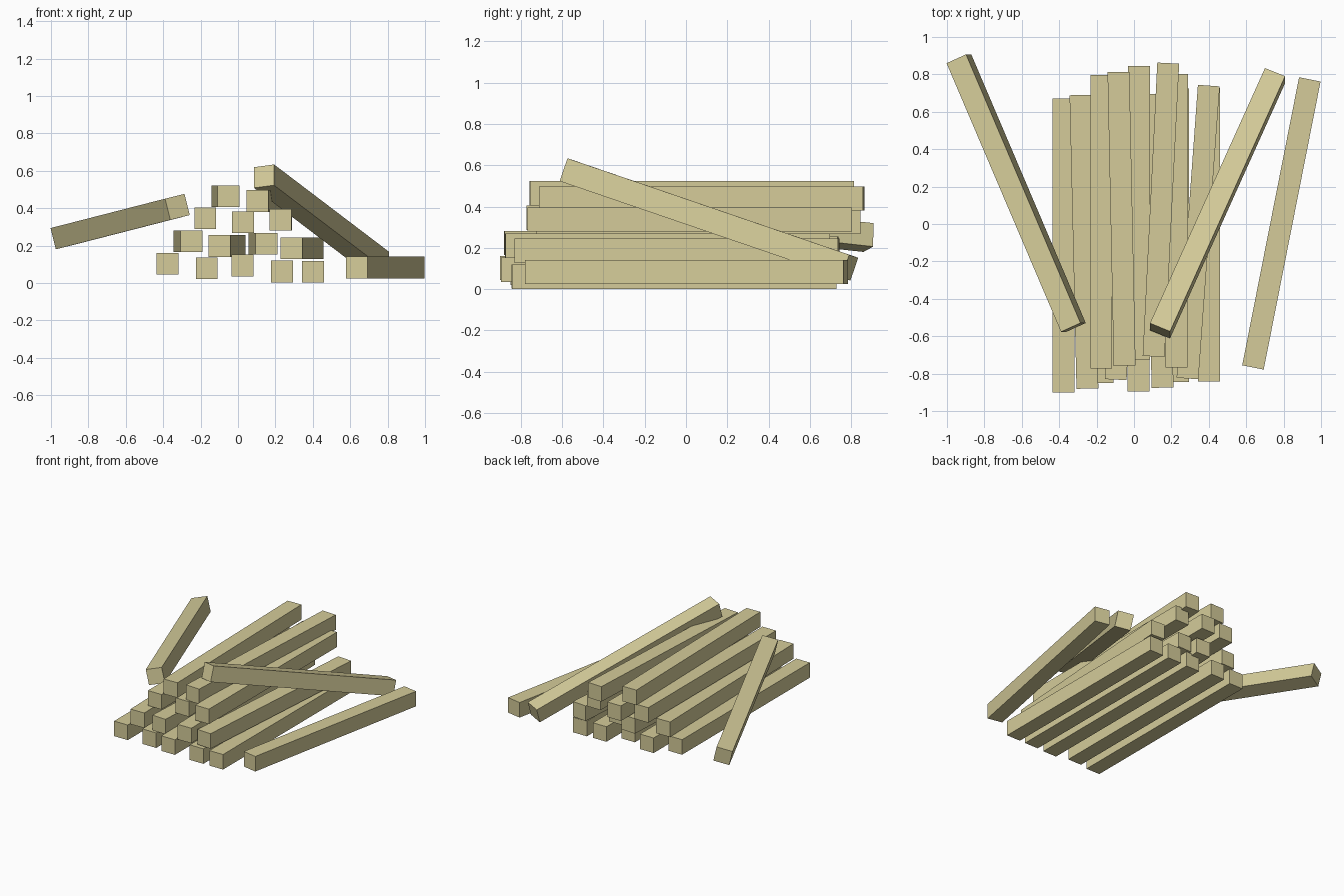
import bpy
from mathutils import Vector, Matrix

if "Cube" in bpy.data.objects:
    bpy.data.objects.remove(bpy.data.objects["Cube"])

S = 0.117   # beam thickness
L = 1.57    # beam length

wood = bpy.data.materials.new("pale_wood")
wood.diffuse_color = (0.66, 0.60, 0.32, 1)
wood.use_nodes = True
wood.node_tree.nodes["Principled BSDF"].inputs["Base Color"].default_value = wood.diffuse_color


def beam(name, front, back, side=None):
    """Square beam between two end centres; side is the direction of its width."""
    a, b = Vector(front), Vector(back)
    y = (b - a).normalized()
    x = Vector(side) if side else y.cross(Vector((0, 0, 1)))
    x = (x - y * x.dot(y)).normalized()
    z = x.cross(y)
    rot = Matrix((x, y, z)).transposed().to_4x4()
    bpy.ops.mesh.primitive_cube_add(size=1)
    ob = bpy.context.object
    ob.name = name
    ob.data.transform(Matrix.Diagonal((S, (b - a).length, S, 1)))
    ob.matrix_world = Matrix.Translation((a + b) / 2) @ rot
    ob.data.materials.append(wood)


# Stacked beams by layer: (front x, back x, front y, z)
layers = {
    "bottom_beam": [(-0.377, -0.377, -0.90, 0.103), (-0.167, -0.167, -0.85, 0.079),
                    (0.025, 0.025, -0.895, 0.094), (0.235, 0.235, -0.845, 0.061),
                    (0.402, 0.402, -0.842, 0.06)],
    "second_beam": [(-0.249, -0.286, -0.88, 0.223), (-0.098, -0.019, -0.832, 0.197),
                    (0.153, 0.115, -0.875, 0.21), (0.286, 0.40, -0.826, 0.186)],
    "third_beam": [(-0.175, -0.175, -0.773, 0.346), (0.026, 0.026, -0.724, 0.325),
                   (0.228, 0.23, -0.767, 0.338)],
    "top_beam": [(-0.05, -0.083, -0.757, 0.464), (0.105, 0.183, -0.708, 0.439)],
}
for name, row in layers.items():
    for i, (x0, x1, y0, z) in enumerate(row):
        dy = (L * L - (x1 - x0) ** 2) ** 0.5
        beam(f"{name}_{i + 1}", (x0, y0, z), (x1, y0 + dy, z))

# Loose beams: one lying on the ground, two leaning on the stack
beam("loose_ground_beam", (0.636, -0.767, 0.083), (0.94, 0.773, 0.083))
beam("leaning_beam_right", (0.139, -0.571, 0.571), (0.754, 0.793, 0.104), (0.112, -0.048, 0.016))
beam("leaning_beam_left", (-0.324, -0.553, 0.407), (-0.936, 0.883, 0.25), (0.104, 0.043, 0.026))
